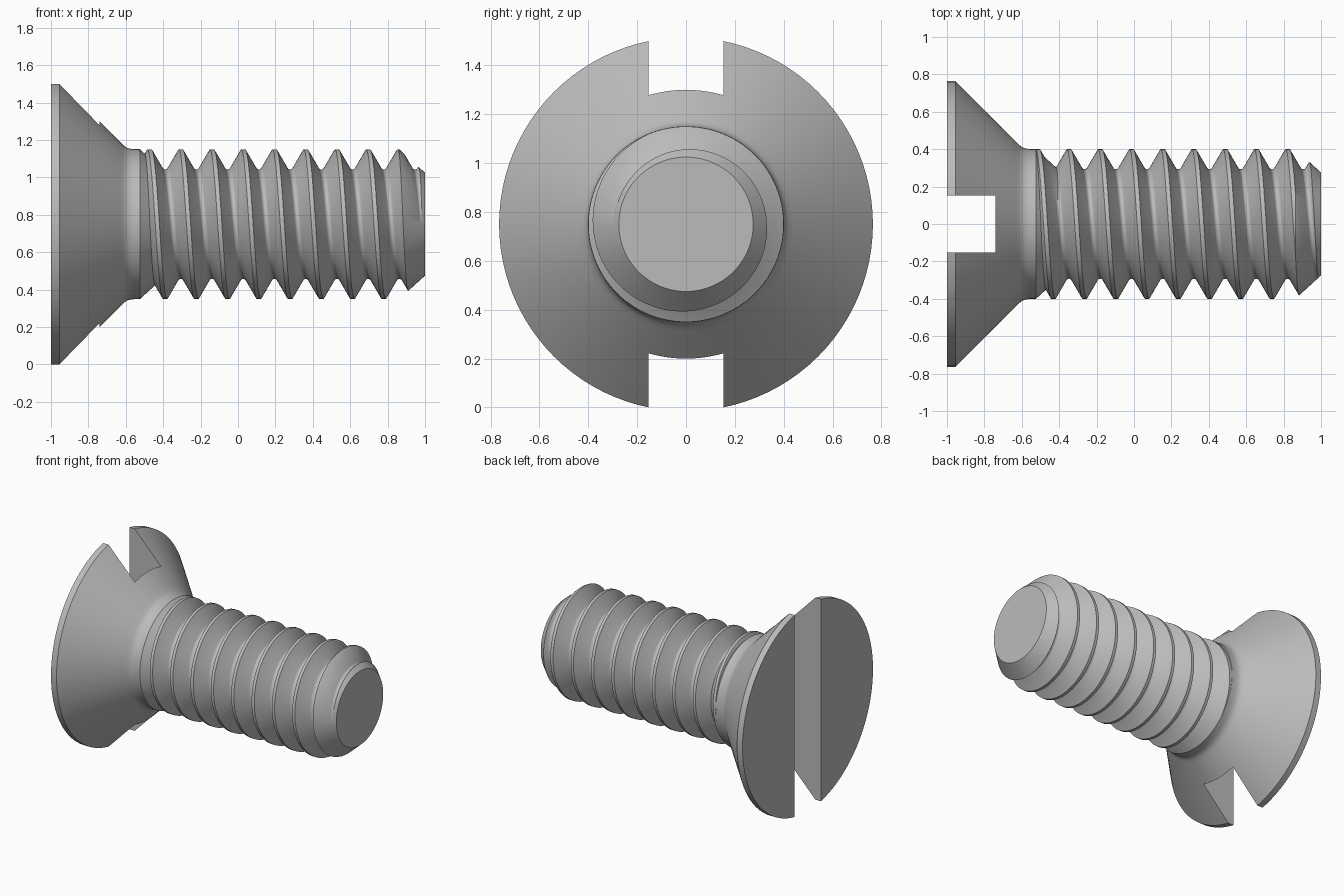
import bpy, bmesh
from math import sin, cos, pi, radians, sqrt

if "Cube" in bpy.data.objects:
    bpy.data.objects.remove(bpy.data.objects["Cube"])

AXIS_Z = 0.75      # height of the screw axis
SIDES = 96
PITCH = 0.167
CREST_R, CREST_HALF, ROOT_FILLET = 0.4, 0.011, 0.018

steel = bpy.data.materials.new("grey steel")
steel.use_nodes = True
steel.diffuse_color = (0.5, 0.5, 0.5, 1)
steel.node_tree.nodes["Principled BSDF"].inputs["Base Color"].default_value = (0.5, 0.5, 0.5, 1)


def point(x, r, a):
    """Position at radius r and angle a around the screw axis."""
    return (x, -r * sin(a), AXIS_Z + r * cos(a))


def finish(bm, name):
    bmesh.ops.recalc_face_normals(bm, faces=bm.faces)
    mesh = bpy.data.meshes.new(name)
    bm.to_mesh(mesh)
    bm.free()
    mesh.materials.append(steel)
    obj = bpy.data.objects.new(name, mesh)
    bpy.context.collection.objects.link(obj)
    return obj


def lathe(name, profile):
    """Revolve (x, radius) points around the axis, with flat end caps."""
    bm = bmesh.new()
    rings = [[bm.verts.new(point(x, r, 2 * pi * i / SIDES)) for i in range(SIDES)]
             for x, r in profile]
    for a, b in zip(rings, rings[1:]):
        for i in range(SIDES):
            j = (i + 1) % SIDES
            bm.faces.new((a[i], a[j], b[j], b[i]))
    bm.faces.new(rings[0])
    bm.faces.new(rings[-1])
    return finish(bm, name)


def threaded_rod(name, first_crest, turns):
    """Helical sweep of a 60 degree thread with flat crests and rounded roots."""
    half = PITCH / 2
    arc_half = ROOT_FILLET * sin(pi / 3)
    arc_top = CREST_R - (half - arc_half - CREST_HALF) * sqrt(3)
    knots = [(-CREST_HALF, CREST_R), (CREST_HALF, CREST_R)]
    for deg in range(-60, 61, 20):
        a = radians(deg)
        knots.append((half + ROOT_FILLET * sin(a),
                      arc_top - ROOT_FILLET * (cos(a) - cos(pi / 3))))
    n = len(knots)
    cols = n * turns
    bm = bmesh.new()
    rows = []
    for i in range(SIDES):
        row = []
        for c in range(cols + 1 + (n if i == 0 else 0)):
            dx, r = knots[c % n]
            x = first_crest + PITCH * (c // n + i / SIDES) + dx
            row.append(bm.verts.new(point(x, r, 2 * pi * i / SIDES)))
        rows.append(row)
    # The last row joins the first one, a full turn further on
    ring = rows + [rows[0][n:]]
    for a, b in zip(ring, ring[1:]):
        for c in range(cols):
            bm.faces.new((a[c], b[c], b[c + 1], a[c + 1]))
    # Close both ends with a fan to the axis
    for c in (0, cols):
        loop = [row[c] for row in rows] + rows[0][c + 1:c + n + 1][::-1]
        mid = sum(v.co.x for v in loop) / len(loop)
        hub = bm.verts.new(point(mid, 0, 0))
        for p, q in zip(loop, loop[1:] + loop[:1]):
            bm.faces.new((p, q, hub))
    return finish(bm, name)


def boolean(target, tool, operation):
    mod = target.modifiers.new(operation.lower(), "BOOLEAN")
    mod.operation = operation
    mod.solver = "EXACT"
    mod.object = tool
    bpy.context.view_layer.objects.active = target
    bpy.ops.object.modifier_apply(modifier=mod.name)
    bpy.data.objects.remove(tool)


# Thread, trimmed to length with a chamfered tip
thread = threaded_rod("thread", -0.306 - 3 * PITCH, 13)
envelope = lathe("thread_envelope", [(-0.53, 0.46), (0.797, 0.46), (1, 0.275)])
boolean(thread, envelope, "INTERSECT")

# Countersunk head, plain neck and thread run-out
screw = lathe("slotted_screw", [
    (-1, 0.765), (-0.955, 0.765), (-0.63, 0.44), (-0.61, 0.42), (-0.595, 0.409),
    (-0.575, 0.403), (-0.555, 0.401), (-0.525, 0.401), (-0.37, 0.26)])

# Driver slot
bm = bmesh.new()
bmesh.ops.create_cube(bm, size=1)
bmesh.ops.scale(bm, verts=bm.verts, vec=(0.52, 0.306, 2))
bmesh.ops.translate(bm, verts=bm.verts, vec=(-1, 0, AXIS_Z))
boolean(screw, finish(bm, "slot_cutter"), "DIFFERENCE")
boolean(screw, thread, "UNION")

# Smooth round surfaces, crisp edges
bpy.ops.object.select_all(action="DESELECT")
screw.select_set(True)
bpy.context.view_layer.objects.active = screw
bpy.ops.object.shade_smooth_by_angle(angle=radians(32))
